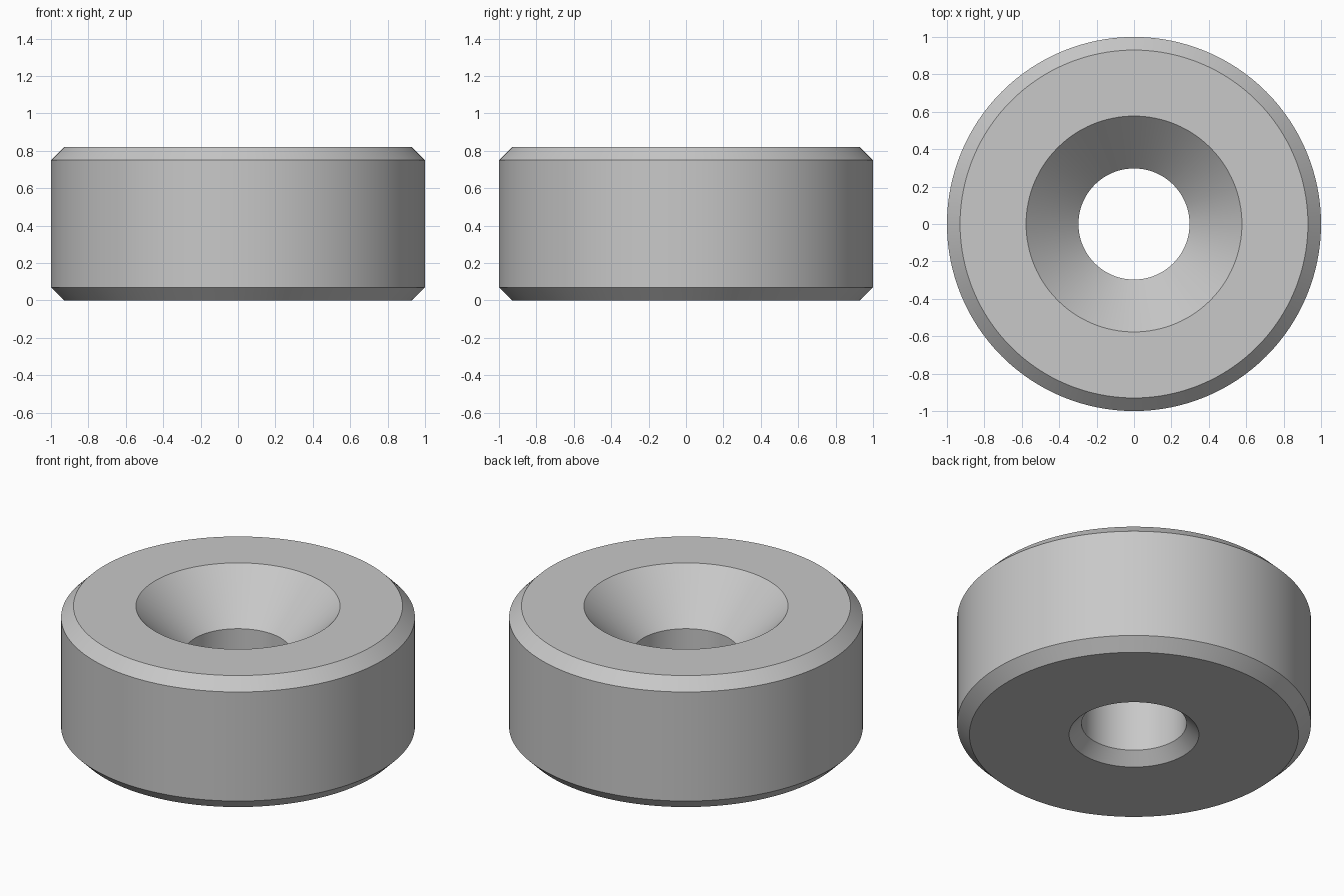
import bpy, bmesh, math
from mathutils import Vector

SEGMENTS = 128
HEIGHT, RADIUS, BORE = 0.82, 1.0, 0.297
CHAMFER = 0.07
SINK = 0.28  # depth of the 45 degree countersink

cube = bpy.data.objects.get("Cube")
if cube:
    bpy.data.objects.remove(cube, do_unlink=True)

# Plain grey metal
metal = bpy.data.materials.new("grey_metal")
metal.use_nodes = True
colour = (0.58, 0.58, 0.58, 1)
metal.diffuse_color = colour
metal.node_tree.nodes["Principled BSDF"].inputs["Base Color"].default_value = colour

# Closed cross-section (radius, height) of the ring
profile = [
    (BORE + CHAMFER, 0),
    (RADIUS - CHAMFER, 0),
    (RADIUS, CHAMFER),
    (RADIUS, HEIGHT - CHAMFER),
    (RADIUS - CHAMFER, HEIGHT),
    (BORE + SINK, HEIGHT),
    (BORE, HEIGHT - SINK),
    (BORE, CHAMFER),
]

# Spin the section about the vertical axis
bm = bmesh.new()
verts = [bm.verts.new((r, 0, z)) for r, z in profile]
edges = [bm.edges.new((v, verts[(i + 1) % len(verts)])) for i, v in enumerate(verts)]
bmesh.ops.spin(bm, geom=verts + edges, cent=Vector(), axis=Vector((0, 0, 1)),
               angle=math.tau, steps=SEGMENTS, use_duplicate=False)
bmesh.ops.remove_doubles(bm, verts=bm.verts, dist=0.0001)
bmesh.ops.recalc_face_normals(bm, faces=bm.faces)
mesh = bpy.data.meshes.new("countersunk_ring")
bm.to_mesh(mesh)
bm.free()
mesh.materials.append(metal)

ring = bpy.data.objects.new("countersunk_ring", mesh)
bpy.context.collection.objects.link(ring)
bpy.ops.object.select_all(action="DESELECT")
ring.select_set(True)
bpy.context.view_layer.objects.active = ring
bpy.ops.object.shade_smooth_by_angle(angle=math.radians(30))
